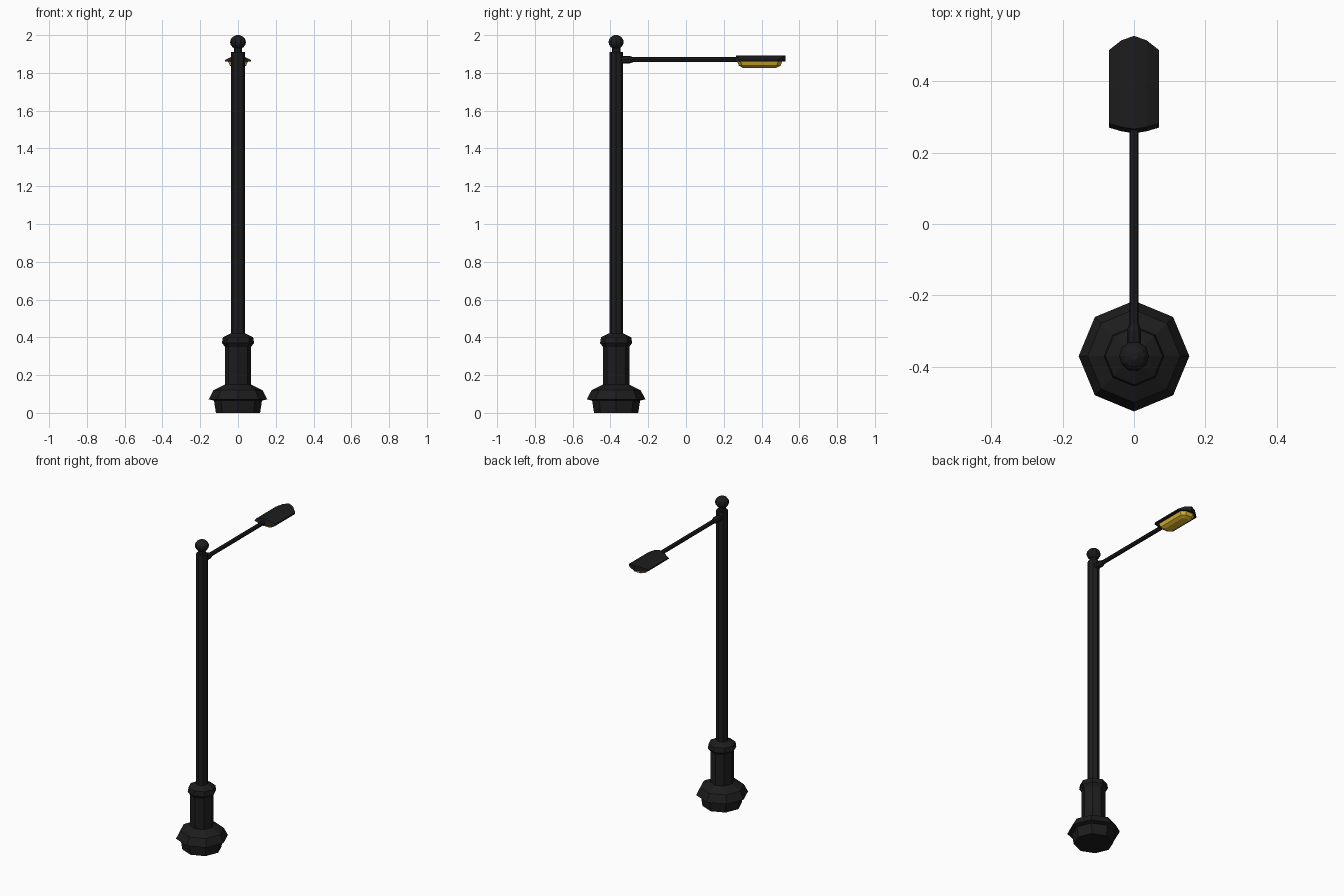
import bpy, math

if "Cube" in bpy.data.objects:
    bpy.data.objects.remove(bpy.data.objects["Cube"])

POLE_Y = -0.37


def material(name, color):
    m = bpy.data.materials.new(name)
    m.diffuse_color = color
    m.use_nodes = True
    m.node_tree.nodes["Principled BSDF"].inputs["Base Color"].default_value = m.diffuse_color
    return m


BLACK = material("black_iron", (0.012, 0.012, 0.012, 1))
AMBER = material("amber_glass", (0.75, 0.48, 0.03, 1))


def loft(name, rings, mat):
    """Skin equal-sized closed rings of points and cap both ends."""
    n = len(rings[0])
    verts = [p for ring in rings for p in ring]
    faces = [(i * n + j, i * n + (j + 1) % n, (i + 1) * n + (j + 1) % n, (i + 1) * n + j)
             for i in range(len(rings) - 1) for j in range(n)]
    faces += [tuple(reversed(range(n))), tuple(range(len(verts) - n, len(verts)))]
    me = bpy.data.meshes.new(name)
    me.from_pydata(verts, [], faces)
    me.materials.append(mat)
    ob = bpy.data.objects.new(name, me)
    bpy.context.collection.objects.link(ob)
    return ob


def circle(r, n):
    return [(r * math.cos(math.tau * i / n), r * math.sin(math.tau * i / n)) for i in range(n)]


def upright(name, profile, n=8):
    return loft(name, [[(x, y + POLE_Y, z) for x, y in circle(r, n)] for r, z in profile], BLACK)


def along_y(name, profile, z, n=8):
    return loft(name, [[(-a, y, z + b) for a, b in circle(r, n)] for r, y in profile], BLACK)


# Post: stepped foot, sleeve with collar, slim pole, neck and ball
upright("foot", [(0.117, 0), (0.127, 0.065), (0.155, 0.072), (0.13, 0.12), (0.07, 0.15)])
upright("sleeve", [(0.07, 0.14), (0.07, 0.35), (0.085, 0.37), (0.08, 0.40), (0.04, 0.42)])
upright("pole", [(0.036, 0.41), (0.036, 1.91)])
upright("neck", [(0.022, 1.90), (0.022, 1.94)])
ball = [(0.042 * math.sin(t), 1.963 - 0.037 * math.cos(t))
        for t in (math.pi * k / 8 for k in range(1, 8))]
upright("ball_finial", [(0.012, 1.926)] + ball + [(0.010, 2.0)], 10)

# Arm with its socket
along_y("arm_socket", [(0.02, -0.36), (0.02, -0.30), (0.014, -0.28)], 1.87)
along_y("arm", [(0.013, -0.30), (0.013, 0.30)], 1.87)

# Lamp hood: arched cross-section with bowed ends, lofted across x
half = [(0.07, 0.270, 0.487, 1.868), (0.036, 0.260, 0.514, 1.885), (0, 0.254, 0.527, 1.892)]
stations = [(-x, a, b, z) for x, a, b, z in half] + half[1::-1]
loft("lamp_hood", [[(x, a, 1.859), (x, b, 1.859), (x, b, z), (x, a + 0.012, z)]
                   for x, a, b, z in stations], BLACK)

# Amber lens bulging below the hood
plan = [(-1, -0.85), (-0.5, -1), (0.5, -1), (1, -0.85), (1, 0.82), (0.5, 1), (-0.5, 1), (-1, 0.82)]
loft("lens", [[(x * w, 0.39 + y * l, z) for x, y in plan]
              for w, l, z in [(0.024, 0.09, 1.827), (0.043, 0.11, 1.838), (0.053, 0.12, 1.862)]],
     AMBER)
